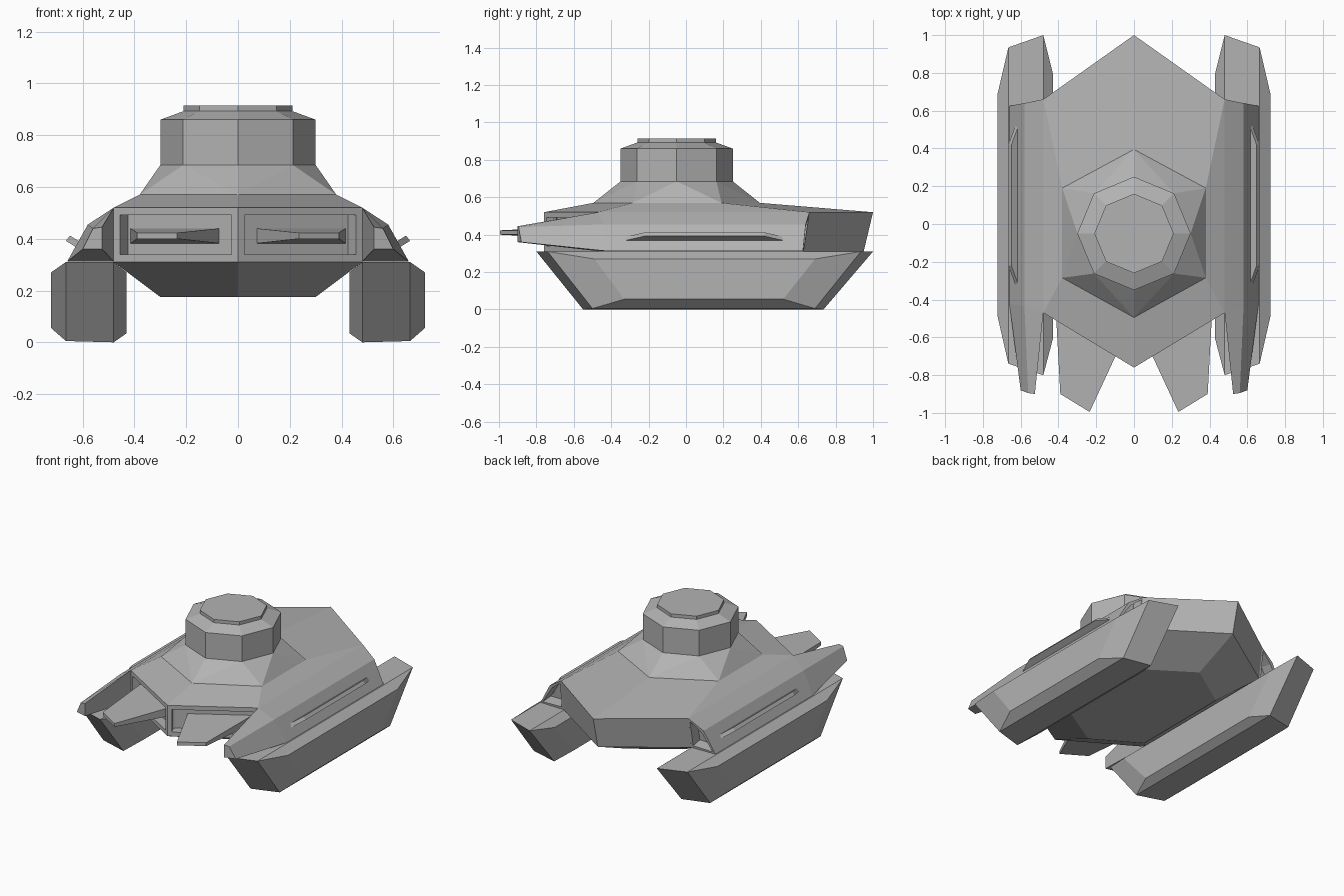
import bpy, bmesh, math
from mathutils import Vector

cube = bpy.data.objects.get("Cube")
if cube:
    bpy.data.objects.remove(cube, do_unlink=True)

paint = bpy.data.materials.new("grey armour")
paint.use_nodes = True
GREY = (0.45, 0.45, 0.45, 1)
paint.diffuse_color = GREY
paint.node_tree.nodes["Principled BSDF"].inputs["Base Color"].default_value = GREY


def finish(bm, name, mirror=False):
    me = bpy.data.meshes.new(name)
    bmesh.ops.recalc_face_normals(bm, faces=bm.faces[:])
    bm.to_mesh(me)
    bm.free()
    me.materials.append(paint)
    ob = bpy.data.objects.new(name, me)
    bpy.context.collection.objects.link(ob)
    if mirror:
        ob.modifiers.new("Mirror", 'MIRROR').use_mirror_merge = False
    return ob


def loft(rings):
    """Skin a series of equal-sized rings and cap both ends."""
    bm = bmesh.new()
    rows = [[bm.verts.new(p) for p in ring] for ring in rings]
    n = len(rows[0])
    for a, b in zip(rows, rows[1:]):
        for i in range(n):
            j = (i + 1) % n
            bm.faces.new((a[i], a[j], b[j], b[i]))
    bm.faces.new(rows[0])
    bm.faces.new(rows[-1])
    bmesh.ops.recalc_face_normals(bm, faces=bm.faces[:])
    bm.faces.ensure_lookup_table()
    return bm


def recess(bm, faces, border, depth):
    """Inset faces and push them inwards as pockets."""
    bmesh.ops.inset_individual(bm, faces=faces, thickness=border)
    for f in faces:
        shift = f.normal * -depth
        res = bmesh.ops.extrude_discrete_faces(bm, faces=[f])
        for v in res["faces"][0].verts:
            v.co += shift


def hexagon(w, front, front_side, back_side, back, z):
    return [(0, front, z), (w, front_side, z), (w, back_side, z),
            (0, back, z), (-w, back_side, z), (-w, front_side, z)]


def octagon(r, z):
    return [(r * math.cos(k * math.pi / 4), r * math.sin(k * math.pi / 4) - 0.05, z)
            for k in range(8)]


# hull: keel, vertical belt and sloping deck, with pockets in the bow
deck_rim = hexagon(0.38, -0.495, -0.285, 0.19, 0.395, 0.57)
hull = loft([hexagon(0.30, -0.44, -0.26, 0.43, 0.63, 0.175),
             hexagon(0.48, -0.76, -0.47, 0.63, 0.95, 0.31),
             hexagon(0.48, -0.76, -0.47, 0.66, 1.0, 0.52),
             deck_rim])
bow = [f for f in hull.faces if f.normal.y < -0.5 and abs(f.normal.z) < 0.05]
recess(hull, bow, 0.04, 0.06)
finish(hull, "hull")

# faceted collar between the six-sided deck and eight-sided turret
collar = bmesh.new()
for p in deck_rim + octagon(0.30, 0.685):
    collar.verts.new(p)
bmesh.ops.convex_hull(collar, input=collar.verts[:])
bmesh.ops.dissolve_limit(collar, angle_limit=0.02, verts=collar.verts[:], edges=collar.edges[:])
finish(collar, "turret_collar")

# turret with bevelled roof and hatch
finish(loft([octagon(0.30, 0.685), octagon(0.30, 0.86), octagon(0.21, 0.893),
             octagon(0.21, 0.915)]), "turret")

# side pods tapering into forward prongs, with a pocket at the stern
pods = loft([
    [(0.48, 0.66, 0.52), (0.58, 0.64, 0.455), (0.66, 0.625, 0.312), (0.48, 0.63, 0.312)],
    [(0.48, -0.47, 0.52), (0.58, -0.44, 0.455), (0.66, -0.42, 0.312), (0.48, -0.47, 0.312)],
    [(0.525, -0.90, 0.445), (0.56, -0.895, 0.44), (0.60, -0.88, 0.36), (0.525, -0.90, 0.36)]])
recess(pods, [f for f in pods.faces if f.normal.y > 0.8], 0.022, 0.08)
finish(pods, "side_pods", True)


# skids: trapezoid sections lofted across the width
def skid_section(x, top, tf, tb, bottom, bf, bb):
    return [(x, tf, top), (x, tb, top), (x, bb, bottom), (x, bf, bottom)]


finish(loft([skid_section(0.43, 0.27, -0.61, 0.80, 0.035, -0.40, 0.59),
             skid_section(0.48, 0.31, -0.80, 1.0, 0, -0.55, 0.735),
             skid_section(0.665, 0.31, -0.74, 0.935, 0.005, -0.50, 0.69),
             skid_section(0.722, 0.27, -0.49, 0.69, 0.055, -0.33, 0.52)]),
       "skids", True)


# bow blades tapering from root to tip
def blade_section(x1, y1, x2, y2, low, high):
    return [(x1, y1, low), (x2, y2, low), (x2, y2, high), (x1, y1, high)]


finish(loft([blade_section(0.07, -0.64, 0.415, -0.44, 0.382, 0.44),
             blade_section(0.235, -0.995, 0.39, -0.90, 0.40, 0.423)]),
       "bow_blades", True)


# slim fins along the side pods
def fin_section(x, front, back, z):
    return [(x - 0.008, front, z + 0.01), (x - 0.008, back, z + 0.01),
            (x + 0.008, back, z - 0.01), (x + 0.008, front, z - 0.01)]


finish(loft([fin_section(0.605, -0.365, 0.56, 0.37),
             fin_section(0.657, -0.22, 0.42, 0.402)]), "side_fins", True)
